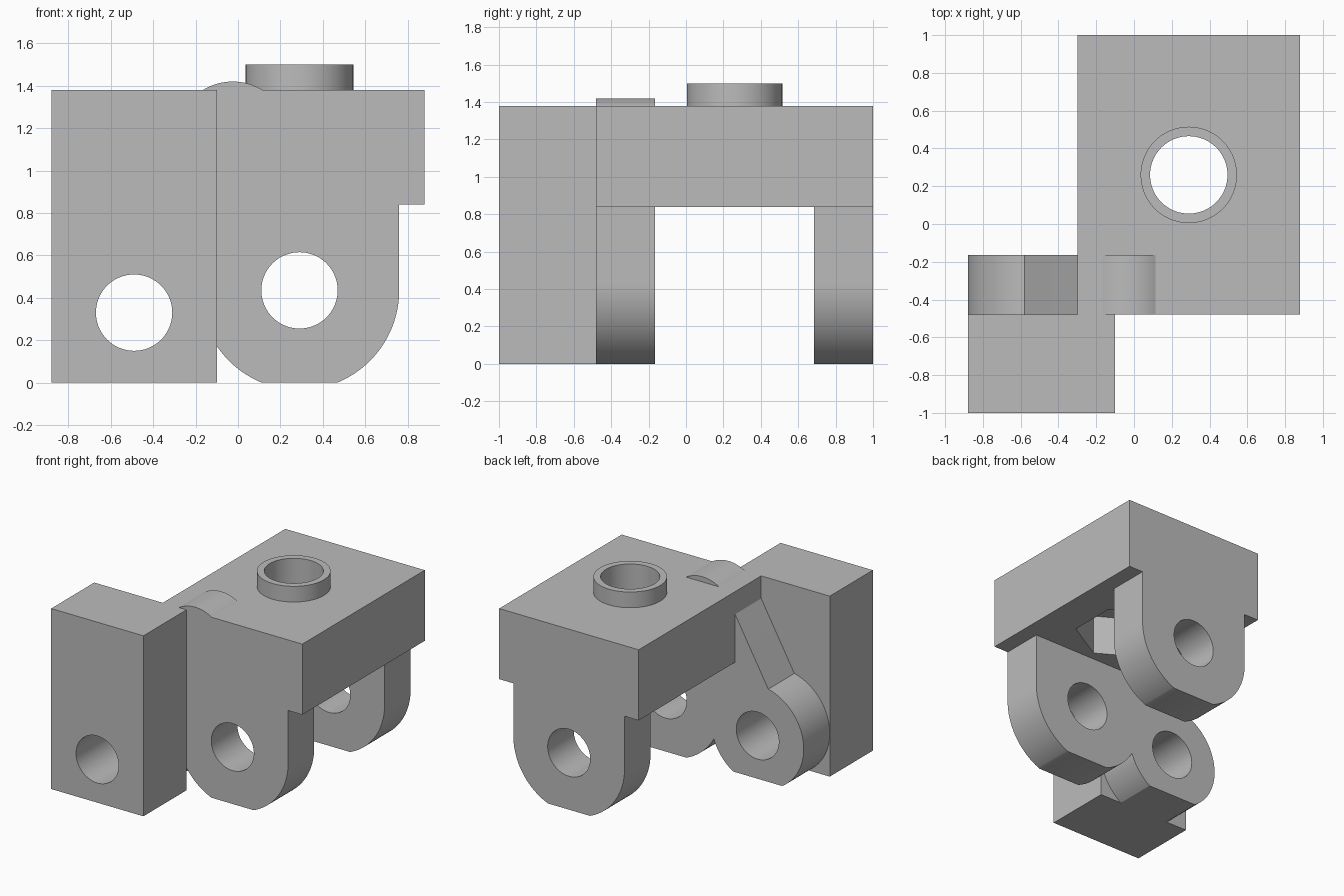
import bpy, bmesh
from math import sin, cos, asin, atan2, hypot, pi, radians
from mathutils import Vector

cube = bpy.data.objects.get("Cube")
if cube:
    bpy.data.objects.remove(cube, do_unlink=True)

grey = bpy.data.materials.new("plain grey")
grey.use_nodes = True
GREY = (0.5, 0.5, 0.5, 1)
grey.diffuse_color = GREY
grey.node_tree.nodes["Principled BSDF"].inputs["Base Color"].default_value = GREY


def arc(cx, cy, r, a0, a1, n=40):
    return [(cx + r * cos(a0 + (a1 - a0) * i / n),
             cy + r * sin(a0 + (a1 - a0) * i / n)) for i in range(n + 1)]


def circle(cx, cy, r, n=72, turn=0):
    return arc(cx, cy, r, turn, turn + 2 * pi, n)[:-1]


def prism(name, outline, lo, hi, axis="y"):
    """Extrude an outline along y (outline in x, z) or z (outline in x, y)."""
    bm = bmesh.new()
    place = (lambda u, v: (u, lo, v)) if axis == "y" else (lambda u, v: (u, v, lo))
    face = bm.faces.new([bm.verts.new(place(u, v)) for u, v in outline])
    side = bmesh.ops.extrude_face_region(bm, geom=[face])
    moved = [g for g in side["geom"] if isinstance(g, bmesh.types.BMVert)]
    step = Vector((0, hi - lo, 0)) if axis == "y" else Vector((0, 0, hi - lo))
    bmesh.ops.translate(bm, verts=moved, vec=step)
    bmesh.ops.recalc_face_normals(bm, faces=bm.faces[:])
    mesh = bpy.data.meshes.new(name)
    bm.to_mesh(mesh)
    bm.free()
    mesh.materials.append(grey)
    ob = bpy.data.objects.new(name, mesh)
    bpy.context.collection.objects.link(ob)
    return ob


def rect(x0, x1, v0, v1):
    return [(x0, v0), (x1, v0), (x1, v1), (x0, v1)]


def cut(ob, *cutters):
    for c in cutters:
        m = ob.modifiers.new("cut", "BOOLEAN")
        m.operation, m.solver, m.object = "DIFFERENCE", "EXACT", c
    bpy.context.view_layer.update()
    deps = bpy.context.evaluated_depsgraph_get()
    mesh = bpy.data.meshes.new_from_object(ob.evaluated_get(deps))
    ob.modifiers.clear()
    ob.data = mesh


# Main positions
PIN = (-0.49, 0.33)       # hole shared by block and arm (x, z)
AXLE = (0.29, 0.435)      # hole through both legs (x, z)
BORE = (0.29, 0.26)       # vertical bore (x, y)
FRONT, ARM_BACK = -0.48, -0.165
TOP, UNDER = 1.38, 0.84

# Cutters
pin_hole = prism("pin_cutter", circle(*PIN, 0.18), -1.2, 0.2)
axle_hole = prism("axle_cutter", circle(*AXLE, 0.18), -0.6, 1.2)
bore = prism("bore_cutter", circle(*BORE, 0.205), 0.7, 1.6, "z")
pocket = prism("pocket_cutter", circle(*BORE, 0.36, 6, pi / 6), 0.7, UNDER + 0.3, "z")
cutters = [pin_hole, axle_hole, bore, pocket]
for c in cutters:
    c.hide_render = True

# Front block
block = prism("front_block", rect(-0.88, -0.10, 0, TOP), -1, FRONT)
cut(block, pin_hole)

# Top plate with hexagonal pocket underneath, and raised collar
plate = prism("top_plate", rect(-0.30, 0.88, FRONT, 1), UNDER, TOP, "z")
cut(plate, pocket, bore)
collar = prism("collar", circle(*BORE, 0.255), TOP - 0.05, 1.5, "z")
cut(collar, bore)

# Rounded legs with flattened bottoms
R = 0.47
flat = asin(AXLE[1] / R)
leg_outline = ([(AXLE[0] - R, UNDER)] + arc(*AXLE, R, pi, pi + flat)
               + arc(*AXLE, R, 2 * pi - flat, 2 * pi) + [(AXLE[0] + R, UNDER)])
legs = []
for name, y0, y1 in (("front_leg", FRONT, ARM_BACK), ("back_leg", 0.685, 1)):
    leg = prism(name, leg_outline, y0, y1)
    cut(leg, axle_hole)
    legs.append(leg)

# Slanted arm: round lower eye, straight shank, round upper end
tip, eye_r, shank_r = (-0.025, 1.155), 0.39, 0.265
lean = atan2(tip[1] - PIN[1], tip[0] - PIN[0])
crease = asin(shank_r / eye_r)
base = asin(PIN[1] / eye_r)
arm_outline = (arc(*PIN, eye_r, -base, lean - crease)
               + arc(*tip, shank_r, lean - pi / 2, lean + pi / 2)
               + arc(*PIN, eye_r, lean + crease, pi + base))
arm = prism("slanted_arm", arm_outline, FRONT, ARM_BACK)
cut(arm, pin_hole)

# Remove cutters and shade
for c in cutters:
    bpy.data.objects.remove(c, do_unlink=True)
for ob in bpy.context.selected_objects:
    ob.select_set(False)
for ob in [block, plate, collar, arm] + legs:
    ob.select_set(True)
    bpy.context.view_layer.objects.active = ob
bpy.ops.object.shade_smooth_by_angle(angle=radians(25))
